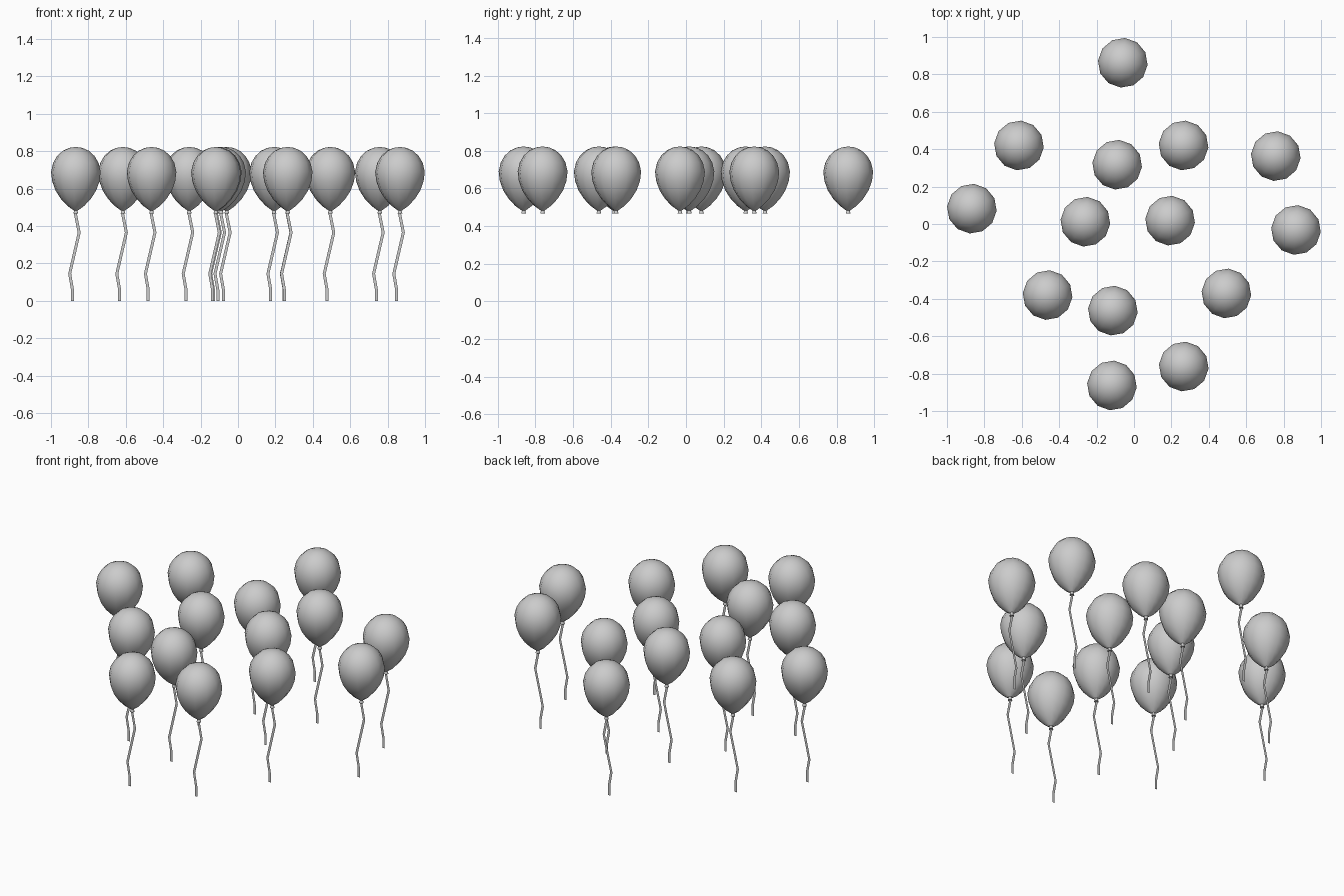
import bpy
import bmesh
from math import tau, radians
from mathutils import Matrix

SIDES = 12

cube = bpy.data.objects.get("Cube")
if cube:
    bpy.data.objects.remove(cube, do_unlink=True)

grey = bpy.data.materials.new("soft grey")
grey.use_nodes = True
grey.diffuse_color = (0.6, 0.6, 0.6, 1)
grey.node_tree.nodes["Principled BSDF"].inputs["Base Color"].default_value = (0.6, 0.6, 0.6, 1)


def finish(bm, name, smooth):
    mesh = bpy.data.meshes.new(name)
    for face in bm.faces:
        face.smooth = smooth
    bm.to_mesh(mesh)
    bm.free()
    mesh.materials.append(grey)
    return mesh


def lathe(name, profile, smooth):
    """Turn a radius/height profile around the z axis."""
    bm = bmesh.new()
    verts = [bm.verts.new((r, 0, z)) for r, z in profile]
    edges = [bm.edges.new(pair) for pair in zip(verts, verts[1:])]
    bmesh.ops.spin(bm, geom=verts + edges, cent=(0, 0, 0), axis=(0, 0, 1),
                   angle=tau, steps=SIDES, use_duplicate=False)
    bmesh.ops.remove_doubles(bm, verts=bm.verts, dist=0.0005)
    bmesh.ops.recalc_face_normals(bm, faces=bm.faces)
    bmesh.ops.rotate(bm, verts=bm.verts, matrix=Matrix.Rotation(radians(-5), 3, "Z"))
    return finish(bm, name, smooth)


def ribbon(name, path, width):
    """Flat strip facing the front, following an x/z path."""
    bm = bmesh.new()
    rows = [[bm.verts.new((x + s * width / 2, 0, z)) for s in (-1, 1)] for x, z in path]
    for (a, b), (c, d) in zip(rows, rows[1:]):
        bm.faces.new((a, c, d, b))
    return finish(bm, name, False)


# Teardrop body, flared knot and kinked string, shared by every balloon
parts = {
    "balloon": lathe("balloon", [
        (0, 0.823), (0.035, 0.818), (0.069, 0.803), (0.1, 0.775), (0.122, 0.738),
        (0.133, 0.69), (0.127, 0.64), (0.109, 0.59), (0.08, 0.545),
        (0.045, 0.508), (0.012, 0.484)], True),
    "knot": lathe("knot", [
        (0.008, 0.488), (0.009, 0.48), (0.013, 0.466), (0, 0.468)], False),
    "string": ribbon("string", [
        (-0.004, 0.475), (0.018, 0.365), (-0.033, 0.145), (-0.018, 0.06),
        (-0.018, 0)], 0.016),
}

# Scattered ground positions
spots = [
    (-0.06, 0.862), (-0.615, 0.42), (-0.09, 0.317), (0.265, 0.42), (0.758, 0.363),
    (-0.867, 0.082), (-0.26, 0.012), (0.193, 0.018), (0.866, -0.032),
    (-0.462, -0.38), (-0.113, -0.463), (0.494, -0.371), (-0.118, -0.863),
    (0.266, -0.762),
]
for number, (x, y) in enumerate(spots, 1):
    for part, mesh in parts.items():
        obj = bpy.data.objects.new(f"{part}_{number}", mesh)
        obj.location = (x, y, 0)
        bpy.context.collection.objects.link(obj)
